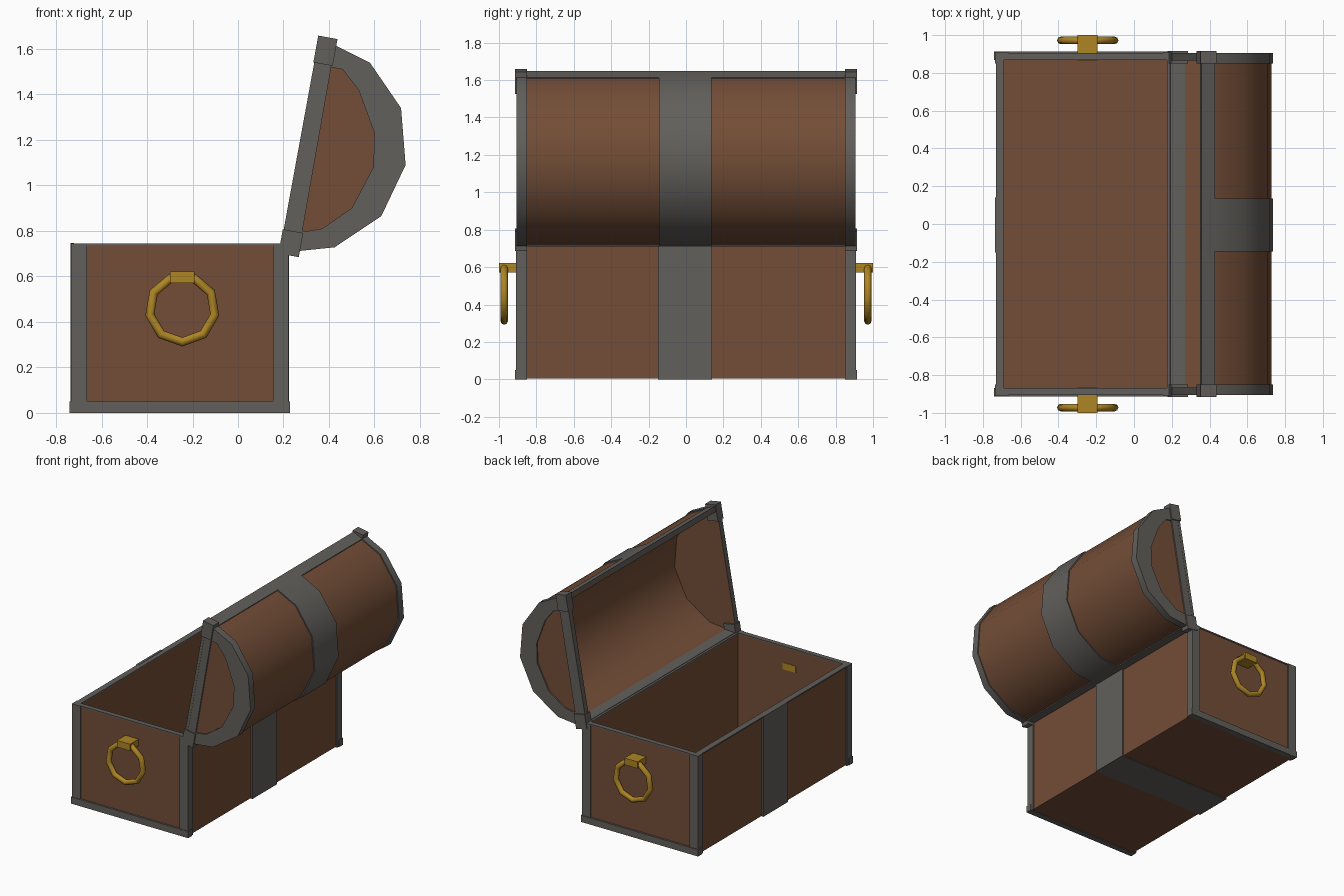
import bpy, bmesh, math

if "Cube" in bpy.data.objects:
    bpy.data.objects.remove(bpy.data.objects["Cube"])


def material(name, rgb):
    m = bpy.data.materials.new(name)
    m.diffuse_color = (*rgb, 1)
    m.use_nodes = True
    m.node_tree.nodes["Principled BSDF"].inputs["Base Color"].default_value = m.diffuse_color
    return m


WOOD = material("brown_wood", (0.172, 0.075, 0.038))
IRON = material("grey_iron", (0.122, 0.115, 0.106))
GOLD = material("gold_metal", (0.42, 0.235, 0.018))


def finish(name, bm, mat, smooth=False):
    bmesh.ops.recalc_face_normals(bm, faces=bm.faces)
    me = bpy.data.meshes.new(name)
    bm.to_mesh(me)
    bm.free()
    me.materials.append(mat)
    ob = bpy.data.objects.new(name, me)
    bpy.context.collection.objects.link(ob)
    if smooth:
        bpy.ops.object.select_all(action='DESELECT')
        ob.select_set(True)
        bpy.context.view_layer.objects.active = ob
        bpy.ops.object.shade_smooth_by_angle(angle=math.radians(38))
    return ob


def prism(name, pts, y0, y1, mat):
    """Solid with an xz outline, from y0 to y1."""
    bm = bmesh.new()
    a = [bm.verts.new((x, y0, z)) for x, z in pts]
    b = [bm.verts.new((x, y1, z)) for x, z in pts]
    bm.faces.new(a)
    bm.faces.new(b[::-1])
    for i in range(len(pts)):
        j = (i + 1) % len(pts)
        bm.faces.new((a[i], a[j], b[j], b[i]))
    return finish(name, bm, mat)


def box(name, x0, x1, y0, y1, z0, z1, mat):
    return prism(name, [(x0, z0), (x1, z0), (x1, z1), (x0, z1)], y0, y1, mat)


def band(name, outer, inner, y0, y1, mat, closed=False):
    """Curved strip between two matching xz outlines."""
    bm = bmesh.new()
    n = len(outer)
    rings = [[bm.verts.new((p[0], y, p[1])) for p in ps]
             for ps, y in ((outer, y0), (outer, y1), (inner, y1), (inner, y0))]
    for i in range(n if closed else n - 1):
        j = (i + 1) % n
        for k in range(4):
            r, s = rings[k], rings[(k + 1) % 4]
            bm.faces.new((r[i], r[j], s[j], s[i]))
    if not closed:
        for i in (0, n - 1):
            bm.faces.new([r[i] for r in rings])
    return finish(name, bm, mat, True)


def both_ends(func, name, *args, y0, y1, mat, **kw):
    """The same part at the front (-y) and back (+y)."""
    func("front_" + name, *args, -y1, -y0, mat, **kw)
    func("back_" + name, *args, y0, y1, mat, **kw)


def end_box(name, x0, x1, y0, y1, z0, z1, mat):
    box("front_" + name, x0, x1, -y1, -y0, z0, z1, mat)
    box("back_" + name, x0, x1, y0, y1, z0, z1, mat)


# Chest box: floor and walls
box("box_floor", -0.725, 0.213, -0.9, 0.9, 0.005, 0.03, WOOD)
end_box("box_wall", -0.725, 0.213, 0.87, 0.9, 0.005, 0.737, WOOD)
X = {"left": (-0.735, 1), "right": (0.223, -1)}
for side, (xe, s) in X.items():
    def span(a, b):
        return sorted((xe + s * a, xe + s * b))
    box(side + "_box_wall", *span(0.01, 0.045), -0.87, 0.87, 0.005, 0.737, WOOD)
    # Iron rim, corner posts and middle strap
    box(side + "_rim", *span(0.004, 0.048), -0.905, 0.905, 0.735, 0.745, IRON)
    end_box(side + "_post_end_plate", *span(0, 0.07), 0.895, 0.91, 0, 0.745, IRON)
    end_box(side + "_post_side_plate", *span(0, 0.015), 0.85, 0.91, 0, 0.745, IRON)
    box(side + "_strap", *span(-0.002, 0.015), -0.15, 0.14, 0, 0.747, IRON)
end_box("rim", -0.73, 0.218, 0.868, 0.905, 0.735, 0.745, IRON)
end_box("foot_strip", -0.74, 0.228, 0.868, 0.914, 0, 0.05, IRON)
box("bottom_strap", -0.735, 0.223, -0.15, 0.14, 0, 0.01, IRON)

# Lid outline in xz, from hinge over the dome to the front edge
P = [(0.185, 0.708), (0.27, 0.712), (0.425, 0.728), (0.63, 0.865), (0.737, 1.09),
     (0.717, 1.34), (0.58, 1.54), (0.43, 1.615), (0.357, 1.648)]
PATCH = [(0.283, 0.80), (0.31, 0.80), (0.37, 0.81), (0.50, 0.90), (0.595, 1.08),
         (0.60, 1.23), (0.53, 1.42), (0.46, 1.51), (0.41, 1.52)]
CX, CZ = (P[0][0] + P[-1][0]) / 2, (P[0][1] + P[-1][1]) / 2


def scaled(f):
    return [(CX + (x - CX) * f, CZ + (z - CZ) * f) for x, z in P]


wood_out, wood_in, strap_in = scaled(0.982), scaled(0.92), scaled(0.97)
# Wooden lid
band("lid_dome", wood_out, wood_in, -0.895, 0.895, WOOD, False)
both_ends(prism, "lid_end", wood_out, y0=0.865, y1=0.895, mat=WOOD)
# Iron straps and end frames
band("lid_strap", P, strap_in, -0.145, 0.135, IRON)
both_ends(band, "lid_edge_strap", P, strap_in, y0=0.85, y1=0.905, mat=IRON)
both_ends(band, "lid_end_frame", P, PATCH, y0=0.89, y1=0.905, mat=IRON, closed=True)
# Iron rim of the lid
band("lid_front_rim", P[7:], scaled(0.915)[7:], -0.905, 0.905, IRON)
band("lid_hinge_rim", P[:2], scaled(0.915)[:2], -0.905, 0.905, IRON)
length = math.dist(P[0], P[-1])
ux, uz = (P[-1][0] - P[0][0]) / length, (P[-1][1] - P[0][1]) / length


def rim_quad(s0, s1, n0, n1):
    """Rectangle aligned to the open edge of the tilted lid."""
    return [(P[0][0] + ux * s + uz * n, P[0][1] + uz * s - ux * n)
            for s, n in ((s0, n0), (s1, n0), (s1, n1), (s0, n1))]


both_ends(prism, "lid_end_rim", rim_quad(0, length, -0.002, 0.02), y0=0.865, y1=0.906, mat=IRON)
# Corner caps
both_ends(prism, "lid_top_cap", rim_quad(length - 0.11, length + 0.01, -0.006, 0.08),
          y0=0.85, y1=0.915, mat=IRON)
both_ends(prism, "lid_hinge_cap", rim_quad(-0.008, 0.10, -0.006, 0.085),
          y0=0.85, y1=0.915, mat=IRON)

# Ring handles with brackets
for name, s in (("front", -1), ("back", 1)):
    bpy.ops.mesh.primitive_torus_add(
        major_segments=9, minor_segments=8, major_radius=0.145, minor_radius=0.02,
        location=(-0.245, s * 0.972, 0.457), rotation=(math.pi / 2, math.pi / 2, 0))
    ring = bpy.context.object
    ring.name = name + "_handle_ring"
    ring.data.materials.append(GOLD)
    bpy.ops.object.shade_smooth_by_angle(angle=math.radians(50))
end_box("handle_bracket", -0.30, -0.192, 0.866, 1.0, 0.572, 0.622, GOLD)
